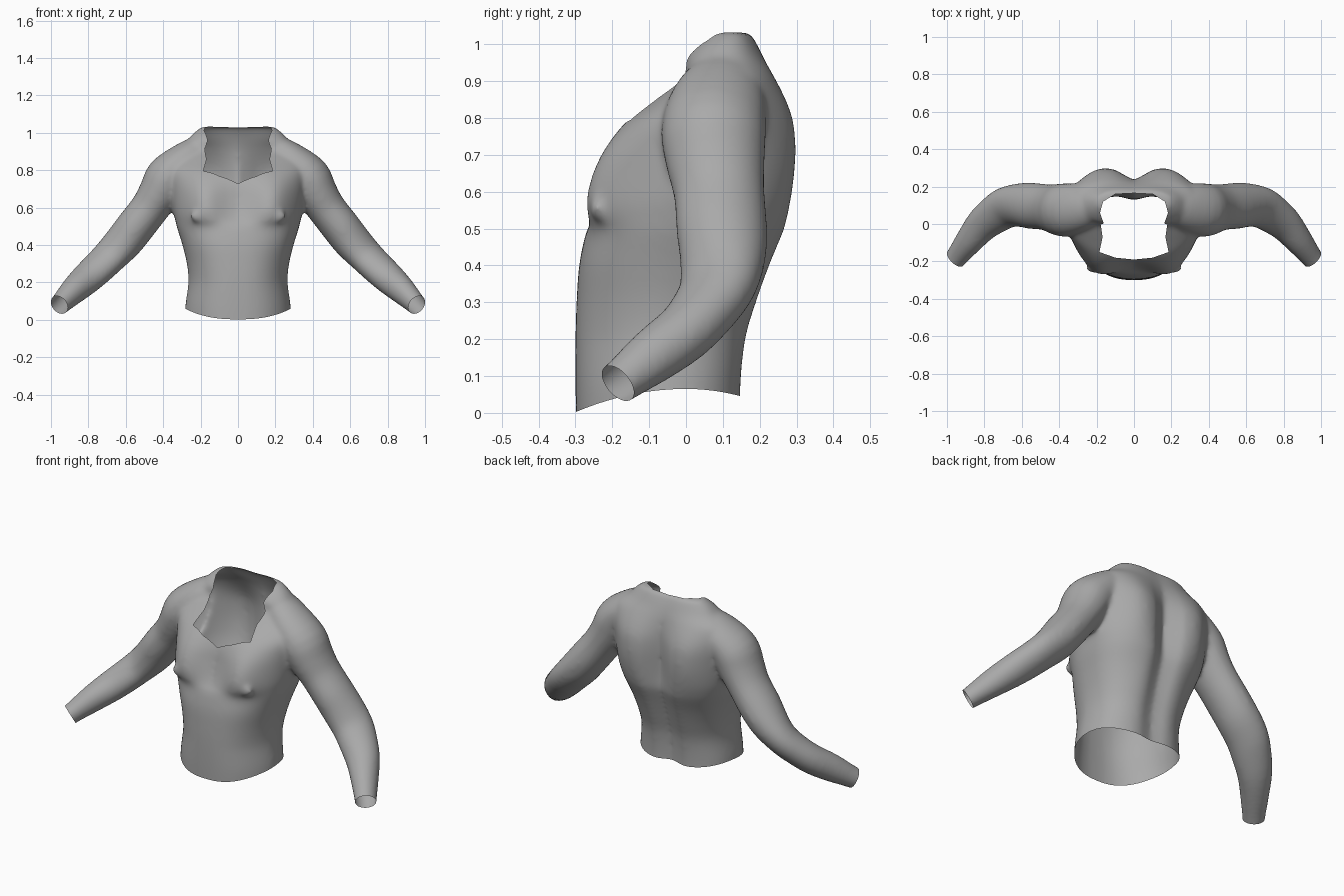
import bpy, bmesh, math
from mathutils import Vector, Matrix

if "Cube" in bpy.data.objects:
    bpy.data.objects.remove(bpy.data.objects["Cube"])

N = 64
bm = bmesh.new()


def spline(rows, steps):
    """Smooth curve through rows of numbers."""
    out = []
    for i in range(len(rows) - 1):
        p0, p1 = rows[max(i - 1, 0)], rows[i]
        p2, p3 = rows[i + 1], rows[min(i + 2, len(rows) - 1)]
        for s in range(steps):
            t = s / steps
            out.append([b + .5 * t * (c - a + t * (2 * a - 5 * b + 4 * c - d
                        + t * (3 * (b - c) + d - a)))
                        for a, b, c, d in zip(p0, p1, p2, p3)])
    return out + [list(rows[-1])]


def loft(rings):
    """Closed solid through a list of point rings."""
    vs = [[bm.verts.new(p) for p in r] for r in rings]
    for a, b in zip(vs, vs[1:]):
        for i in range(len(a)):
            j = (i + 1) % len(a)
            bm.faces.new((a[i], a[j], b[j], b[i]))
    bm.faces.new(vs[0][::-1])
    bm.faces.new(vs[-1])


def blob(center, radii):
    m = Matrix.Translation(center) @ Matrix.Diagonal((*radii, 1))
    bmesh.ops.create_icosphere(bm, subdivisions=4, radius=1, matrix=m)


def power(v, e):
    return math.copysign(abs(v) ** e, v)


def bell(x, c, s):
    return math.exp(-((x - c) / s) ** 2)


# Trunk: height, half width, front y, back y, spine groove, chest swell, back swell
trunk = [(-.06, .287, -.297, .158, .03, 0, 0),
         (.07, .282, -.3, .158, .03, 0, 0),
         (.2, .265, -.3, .173, .035, 0, 0),
         (.3, .273, -.297, .203, .04, 0, 0),
         (.4, .297, -.29, .238, .045, 0, 0),
         (.49, .325, -.271, .272, .05, 0, .005),
         (.53, .335, -.245, .28, .055, .045, .01),
         (.58, .347, -.222, .285, .06, .076, .017),
         (.65, .357, -.203, .288, .06, .076, .025),
         (.72, .365, -.189, .288, .055, .05, .028),
         (.79, .375, -.158, .28, .045, .016, .028),
         (.85, .375, -.09, .262, .03, .002, .022),
         (.91, .345, -.015, .238, .015, 0, .012),
         (.96, .275, -.012, .215, .008, 0, .005),
         (1.0, .235, .02, .197, .008, 0, 0),
         (1.033, .195, .062, .178, .008, 0, 0)]
rings = []
for z, w, f, b, groove, chest, back in spline(trunk, 4):
    ring = []
    e = 1.25 - .45 * min(max((z - .2) / .35, 0), 1)
    for i in range(N):
        a = 2 * math.pi * i / N
        x = w * power(math.cos(a), .8)
        s = math.sin(a)
        s = power(s, .8 if s > 0 else e)
        y = (f + b) / 2 + s * (b - f) / 2
        if s > 0:
            y += s * (back * bell(abs(x), .2, .1) - groove * bell(x, 0, .065))
        else:
            y += s * chest * bell(abs(x), .2, .12)
        ring.append((x, y, z))
    rings.append(ring)
loft(rings)

# Arm from neck to wrist: centre x, y, z, radius across, radius in depth, slant
arm = [(.1, .1, .9, .08, .08, 0), (.2, .1, .882, .1, .105, 0),
       (.29, .088, .845, .1, .13, 0), (.37, .075, .765, .122, .143, 0),
       (.418, .08, .68, .114, .135, 0), (.472, .09, .597, .104, .124, 0),
       (.547, .097, .5, .104, .124, 0), (.61, .1, .42, .102, .117, .01),
       (.68, .088, .345, .094, .105, .025), (.74, .053, .285, .09, .096, .025),
       (.81, -.003, .22, .085, .087, .015), (.88, -.088, .155, .073, .077, 0),
       (.955, -.185, .08, .055, .06, 0), (1.0, -.245, .04, .053, .057, 0)]
path = spline(arm, 3)
pts = [Vector(p[:3]) for p in path]
for side in (1, -1):
    rings = []
    for i, (p, r) in enumerate(zip(pts, path)):
        t = (pts[min(i + 1, len(pts) - 1)] - pts[max(i - 1, 0)]).normalized()
        u = Vector((.73, 0, .68))
        u = (u - t * u.dot(t)).normalized()
        v = t.cross(u)
        ring = []
        for k in range(24):
            a = 2 * math.pi * k / 24
            q = p + u * r[3] * math.cos(a) + v * r[4] * math.sin(a)
            ring.append((q.x * side, q.y + r[5] * math.cos(a), q.z))
        rings.append(ring)
    loft(rings)
    # Nipple
    blob((.215 * side, -.236, .555), (.04, .026, .035))

bmesh.ops.recalc_face_normals(bm, faces=bm.faces)
mesh = bpy.data.meshes.new("body")
bm.to_mesh(mesh)
bm.free()
body = bpy.data.objects.new("bare_torso_with_arms", mesh)
bpy.context.collection.objects.link(body)

# Fuse the volumes into one soft skin
rem = body.modifiers.new("fuse", 'REMESH')
rem.mode = 'VOXEL'
rem.voxel_size = .011
smo = body.modifiers.new("soften", 'SMOOTH')
smo.factor = .5
smo.iterations = 16
dg = bpy.context.evaluated_depsgraph_get()
skin = bpy.data.meshes.new_from_object(body.evaluated_get(dg))
body.modifiers.clear()
body.data = skin
bm = bmesh.new()
bm.from_mesh(skin)


def cut(faces, co, no, clear=False):
    geom = set(faces)
    for f in faces:
        geom.update(f.edges)
        geom.update(f.verts)
    bmesh.ops.bisect_plane(bm, geom=list(geom), dist=1e-5, plane_co=co,
                           plane_no=no, clear_outer=clear)


# Open wrists
for side in (1, -1):
    cut(bm.faces[:], (.955 * side, -.185, .08),
        (.57 * side, -.66, -.49), True)

# Open neckline: half outline seen from above, mirrored
half = [(0, -.19), (.1, -.18), (.185, -.15), (.168, -.07), (.178, -.003),
        (.162, .003), (.182, .06), (.165, .12), (.1, .16), (0, .165)]
outline = half + [(-x, y) for x, y in half[-2:0:-1]]
sides = list(zip(outline, outline[1:] + outline[:1]))


def inside(p):
    hit = False
    for (x1, y1), (x2, y2) in sides:
        if (y1 > p.y) != (y2 > p.y):
            if p.x < x1 + (p.y - y1) * (x2 - x1) / (y2 - y1):
                hit = not hit
    return hit


for (x1, y1), (x2, y2) in sides:
    mid = Vector(((x1 + x2) / 2, (y1 + y2) / 2))
    reach = math.hypot(x2 - x1, y2 - y1) / 2 + .03
    near = []
    for f in bm.faces:
        c = f.calc_center_median()
        if c.z > .69 and (c.xy - mid).length < reach:
            near.append(f)
    cut(near, (x1, y1, 0), (y2 - y1, x1 - x2, 0))
gone = []
for f in bm.faces:
    c = f.calc_center_median()
    if c.z > .69 and inside(c):
        gone.append(f)
bmesh.ops.delete(bm, geom=gone, context='FACES')


# Open waist with a curved hem, lowest at the front
def hem(y):
    return .065 - (.7 if y < 0 else .9) * y * y


low = []
for f in bm.faces:
    c = f.calc_center_median()
    if abs(c.x) < .4 and c.z < hem(c.y):
        low.append(f)
bmesh.ops.delete(bm, geom=low, context='FACES')
for v in bm.verts:
    if v.is_boundary and abs(v.co.x) < .4 and v.co.z < .2:
        v.co.z = hem(v.co.y)

for f in bm.faces:
    f.smooth = True
    f.material_index = 0
bm.to_mesh(skin)
bm.free()

mat = bpy.data.materials.new("plain grey")
mat.diffuse_color = (.4, .4, .4, 1)
mat.use_nodes = True
mat.node_tree.nodes["Principled BSDF"].inputs["Base Color"].default_value = mat.diffuse_color
skin.materials.clear()
skin.materials.append(mat)
